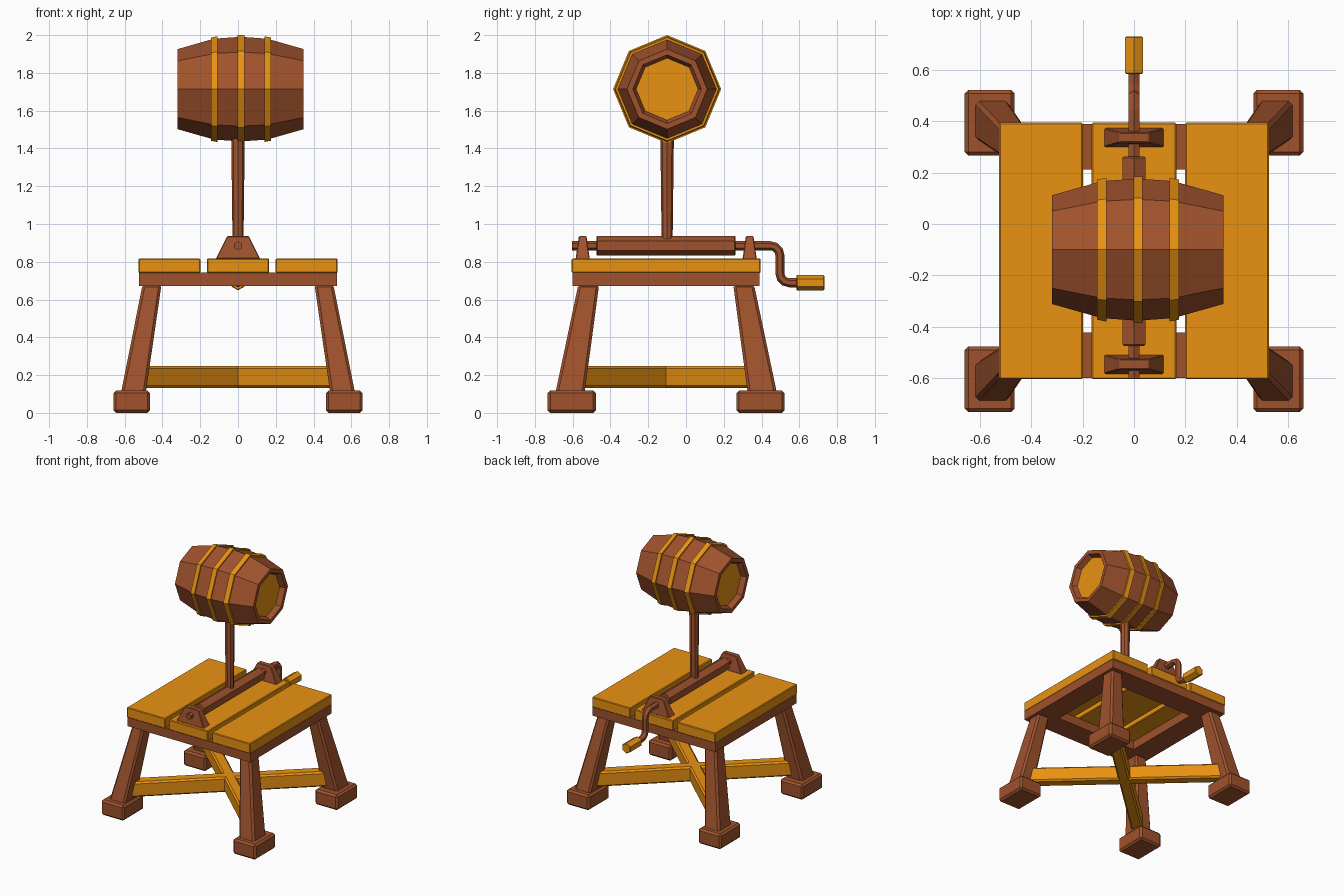
import bpy, bmesh, math
from mathutils import Vector

if "Cube" in bpy.data.objects:
    bpy.data.objects.remove(bpy.data.objects["Cube"])

CY = -0.105  # centre of the table in y


def material(name, rgb):
    m = bpy.data.materials.new(name)
    m.diffuse_color = (*rgb, 1)
    m.use_nodes = True
    m.node_tree.nodes["Principled BSDF"].inputs["Base Color"].default_value = m.diffuse_color
    return m


BROWN = material("brown_wood", (0.35, 0.085, 0.026))
ORANGE = material("orange_wood", (0.82, 0.29, 0.006))


def finish(name, bm, mat, bevel=0):
    bmesh.ops.recalc_face_normals(bm, faces=bm.faces)
    me = bpy.data.meshes.new(name)
    bm.to_mesh(me)
    bm.free()
    me.materials.append(mat)
    ob = bpy.data.objects.new(name, me)
    bpy.context.collection.objects.link(ob)
    if bevel:
        mod = ob.modifiers.new("bevel", "BEVEL")
        mod.width, mod.segments = bevel, 1
    return ob


def loft(name, rings, mat, bevel=0, closed=False):
    """Skin a list of equal-length point rings; cap the ends or close the loop."""
    bm = bmesh.new()
    vs = [[bm.verts.new(p) for p in r] for r in rings]
    n = len(rings[0])
    pairs = list(zip(vs, vs[1:])) + ([(vs[-1], vs[0])] if closed else [])
    for a, b in pairs:
        for i in range(n):
            j = (i + 1) % n
            bm.faces.new((a[i], a[j], b[j], b[i]))
    if not closed:
        bm.faces.new(vs[0])
        bm.faces.new(vs[-1])
    return finish(name, bm, mat, bevel)


def rect(x, y, z, w, d):
    return [(x + sx * w / 2, y + sy * d / 2, z)
            for sx, sy in ((-1, -1), (1, -1), (1, 1), (-1, 1))]


def block(name, bottom, top, mat, bevel=0):
    return loft(name, [rect(*bottom), rect(*top)], mat, bevel)


def ring(centre, u, v, r, n):
    return [Vector(centre) + r * (math.cos(2 * math.pi * i / n) * Vector(u)
            + math.sin(2 * math.pi * i / n) * Vector(v)) for i in range(n)]


X, Y, Z = (1, 0, 0), (0, 1, 0), (0, 0, 1)

# Splayed legs and feet
for sx, side in ((-1, "left"), (1, "right")):
    for sy, end in ((-1, "front"), (1, "back")):
        block(f"{end}_{side}_foot", (sx * 0.5625, CY + sy * 0.5, 0, 0.195, 0.255 - 0.0),
              (sx * 0.5625, CY + sy * 0.5, 0.118, 0.195, 0.255), BROWN, 0.014)
        block(f"{end}_{side}_leg", (sx * 0.555, CY + sy * 0.51, 0.1, 0.132, 0.155),
              (sx * 0.455, CY + sy * 0.41, 0.68, 0.10, 0.11), BROWN, 0.014)

# Crossed diagonal braces
for s in (-1, 1):
    b = block(f"cross_brace_{'a' if s < 0 else 'b'}", (0, 0, 0.132, 1.42, 0.085),
              (0, 0, 0.248, 1.42, 0.085), ORANGE, 0.012)
    b.location.y = CY
    b.rotation_euler.z = s * math.atan2(0.49, 0.535)

# Open frame under the table top
frame = [rect(0, CY, z, w, d) for w, d, z in
         ((1.05, 0.99, 0.672), (1.05, 0.99, 0.742), (0.70, 0.635, 0.742), (0.70, 0.635, 0.672))]
loft("table_frame", frame, BROWN, closed=True)

# Three table boards
for x, w, name in ((-0.363, 0.327, "left"), (0, 0.33, "middle"), (0.363, 0.327, "right")):
    block(f"{name}_board", (x, CY, 0.74, w, 1.0), (x, CY, 0.818, w, 1.0), ORANGE, 0.005)

# Axle brackets
for sy, end in ((-1, "front"), (1, "back")):
    y = CY + sy * 0.442
    block(f"{end}_bracket", (0, y, 0.815, 0.235, 0.075), (0, y, 0.936, 0.115, 0.04), BROWN, 0.004)

# Thick roller on the axle
loft("roller", [ring((0, y, 0.885), Z, X, r, 6) for y, r in
     ((-0.475, 0.046), (-0.469, 0.052), (0.257, 0.052), (0.263, 0.046))], BROWN)

# Axle bent into a crank
path = [(-0.603, 0.885)]
for a in (0, 30, 60, 90):
    t = math.radians(a)
    path.append((0.447 + 0.05 * math.sin(t), 0.835 + 0.05 * math.cos(t)))
for a in (0, 30, 60, 90):
    t = math.radians(a)
    path.append((0.547 - 0.05 * math.cos(t), 0.739 - 0.05 * math.sin(t)))
path.append((0.60, 0.689))
rings = []
for i, (y, z) in enumerate(path):
    p, q = path[max(i - 1, 0)], path[min(i + 1, len(path) - 1)]
    d = Vector((0, q[0] - p[0], q[1] - p[1])).normalized()
    rings.append(ring((0, y, z), Vector(X).cross(d), X, 0.024, 6))
loft("crank_axle", rings, BROWN)
loft("crank_handle", [ring((0, y, 0.689), Z, X, r, 6) for y, r in
     ((0.584, 0.035), (0.589, 0.04), (0.727, 0.04), (0.732, 0.035))], ORANGE)

# Post carrying the barrel
loft("post", [ring((0, -0.1, z), X, Y, r, 8) for z, r in ((0.90, 0.029), (1.47, 0.036))], BROWN)

# Octagonal barrel with recessed ends
BX, BZ, BY = 0.014, 1.714, -0.1
half = [(0.295, 0.164), (0.334, 0.182), (0.334, 0.212), (0.14, 0.267)]
profile = [(-x, r) for x, r in half] + [(0, 0.277)] + [(x, r) for x, r in reversed(half)]
loft("barrel", [ring((BX + x, BY, BZ), Y, Z, r, 8) for x, r in profile], BROWN)
for s, side in ((-1, "left"), (1, "right")):
    loft(f"{side}_barrel_lid", [ring((BX + s * x, BY, BZ), Y, Z, 0.164, 8)
         for x in (0.27, 0.297)], ORANGE)

# Hoops, the outer two tilted with the staves
for x, r0, r1, name in ((-0.14, 0.273, 0.280, "left"), (0.002, 0.286, 0.286, "middle"),
                        (0.143, 0.280, 0.273, "right")):
    prof = ((-0.018, r0), (0.018, r1), (0.018, r1 - 0.03), (-0.018, r0 - 0.03))
    loft(f"{name}_hoop", [ring((BX + x + dx, BY, BZ), Y, Z, r, 8) for dx, r in prof],
         ORANGE, closed=True)
